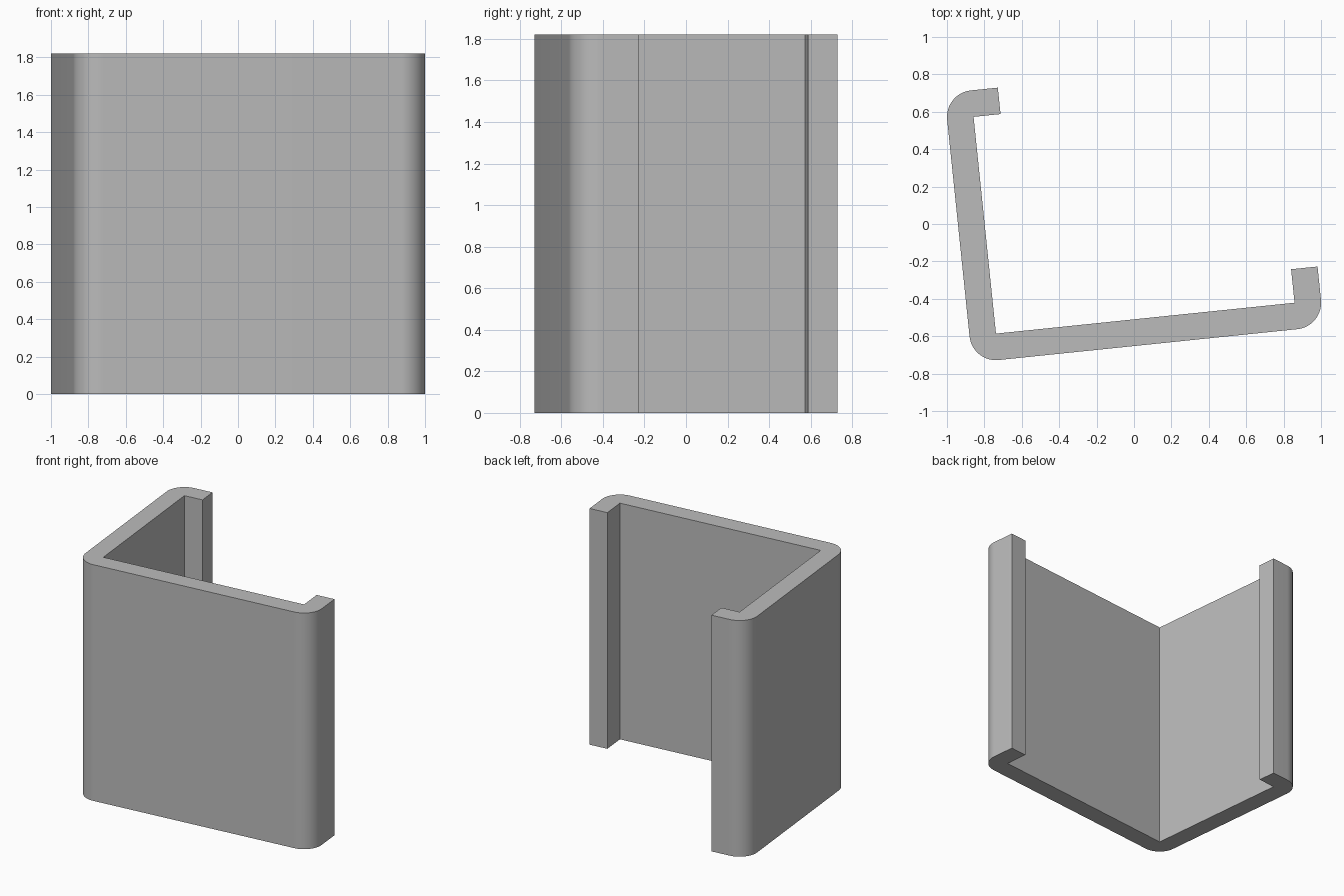
import bpy
import bmesh
from math import cos, sin, pi, radians
from mathutils import Matrix, Vector

cube = bpy.data.objects.get("Cube")
if cube:
    bpy.data.objects.remove(cube, do_unlink=True)

THICK, HEIGHT = 0.142, 1.82
FLANGE, WALL = 1.605, 1.165       # inner lengths of the two long sides
LIP_FRONT, LIP_BACK = 0.18, 0.145  # inner lengths of the short returns
TILT = radians(5.9)
CORNER = Vector((-0.738, -0.586, 0))
STEPS = 16

# Inner corners, with the main corner at the origin
main, right, back = Vector((0, 0)), Vector((FLANGE, 0)), Vector((0, WALL))


def bend(centre, start, end):
    """Rounded outside of a bend, concentric with its sharp inner corner."""
    angles = [start + (end - start) * i / STEPS for i in range(STEPS + 1)]
    return [centre + THICK * Vector((cos(a), sin(a))) for a in angles]


# Closed cross-section, counter-clockwise: outside, then inside
front_tip = right + Vector((0, LIP_FRONT))
back_tip = back + Vector((LIP_BACK, 0))
outside = [back_tip + Vector((0, THICK))]
outside += bend(back, pi / 2, pi)
outside += bend(main, pi, 3 * pi / 2)
outside += bend(right, 3 * pi / 2, 2 * pi)
outside += [front_tip + Vector((THICK, 0))]
profile = outside + [front_tip, right, main, back, back_tip]

# Extrude the section upward
bm = bmesh.new()
base = bm.faces.new([bm.verts.new((p.x, p.y, 0)) for p in profile])
result = bmesh.ops.extrude_face_region(bm, geom=[base], use_keep_orig=True)
top = [v for v in result["geom"] if isinstance(v, bmesh.types.BMVert)]
bmesh.ops.translate(bm, verts=top, vec=(0, 0, HEIGHT))
bmesh.ops.recalc_face_normals(bm, faces=bm.faces)
bm.transform(Matrix.Translation(CORNER) @ Matrix.Rotation(TILT, 4, "Z"))
mesh = bpy.data.meshes.new("lipped_angle_profile")
bm.to_mesh(mesh)
bm.free()

# Plain grey metal
grey = bpy.data.materials.new("grey")
grey.use_nodes = True
colour = (0.5, 0.5, 0.5, 1)
grey.diffuse_color = colour
grey.node_tree.nodes["Principled BSDF"].inputs["Base Color"].default_value = colour
mesh.materials.append(grey)

bracket = bpy.data.objects.new("lipped_angle_profile", mesh)
bpy.context.collection.objects.link(bracket)
bpy.ops.object.select_all(action="DESELECT")
bracket.select_set(True)
bpy.context.view_layer.objects.active = bracket
bpy.ops.object.shade_smooth_by_angle(angle=radians(30))
